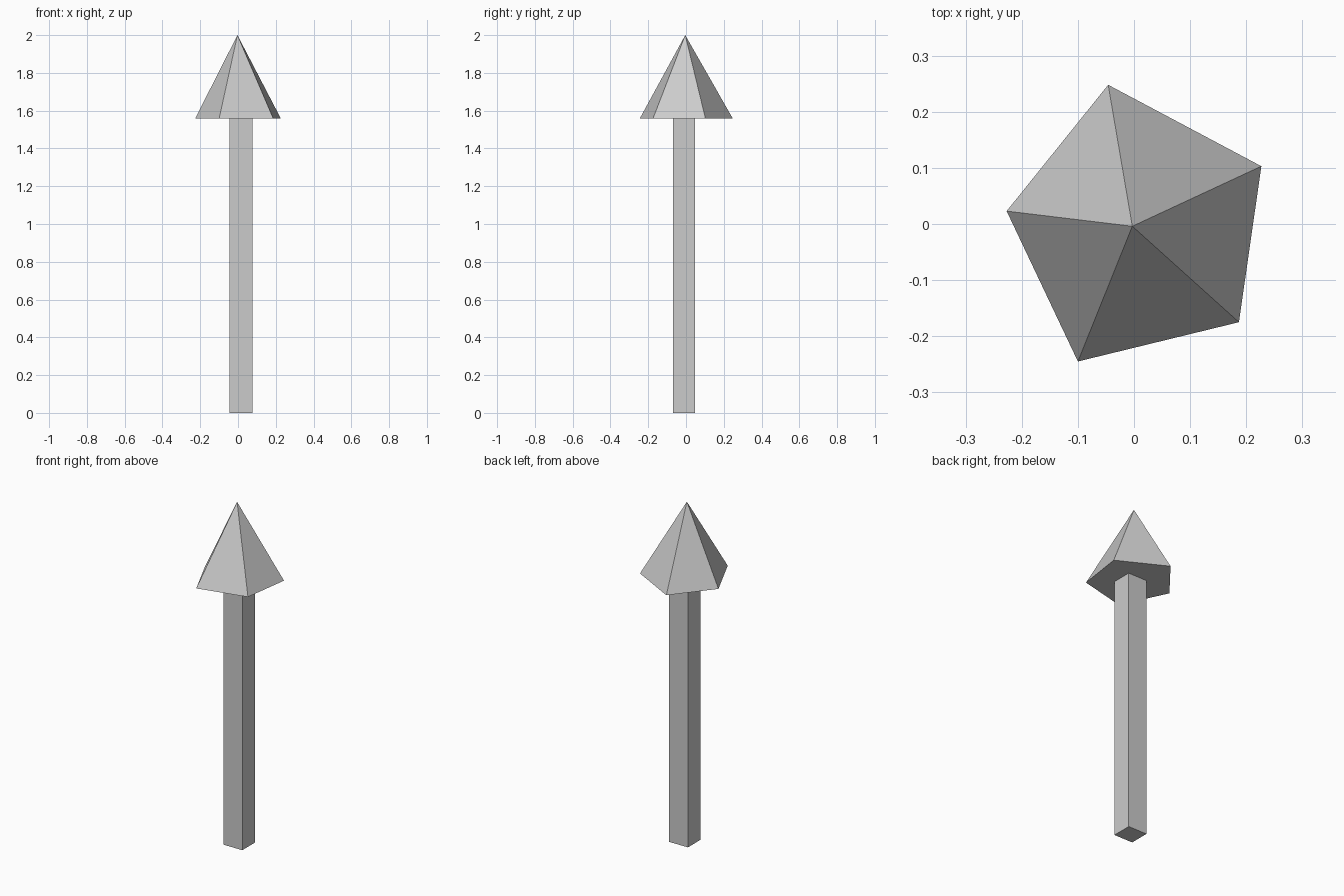
import bpy, bmesh
from mathutils import Vector

if "Cube" in bpy.data.objects:
    bpy.data.objects.remove(bpy.data.objects["Cube"])

HEAD_Z = 1.558


def extrude_profile(name, profile, z, height=None, apex=None):
    """Closed solid from a flat outline: a prism, or a pyramid if apex is given."""
    bm = bmesh.new()
    base = bm.faces.new([bm.verts.new((x, y, z)) for x, y in profile])
    if apex:
        tip = bm.verts.new(apex)
        for e in list(base.edges):
            bm.faces.new((*e.verts, tip))
    else:
        top = bmesh.ops.extrude_face_region(bm, geom=[base], use_keep_orig=True)
        verts = [g for g in top["geom"] if isinstance(g, bmesh.types.BMVert)]
        bmesh.ops.translate(bm, verts=verts, vec=Vector((0, 0, height)))
    bmesh.ops.recalc_face_normals(bm, faces=bm.faces)
    mesh = bpy.data.meshes.new(name)
    bm.to_mesh(mesh)
    bm.free()
    obj = bpy.data.objects.new(name, mesh)
    bpy.context.collection.objects.link(obj)
    return obj


# Square shaft
x0, x1, y0, y1 = -0.046, 0.077, -0.070, 0.048
extrude_profile("shaft", [(x0, y0), (x1, y0), (x1, y1), (x0, y1)], 0, height=HEAD_Z)

# Slightly irregular five-sided pointed head
pentagon = [(-0.046, 0.248), (-0.227, 0.023), (-0.100, -0.245),
            (0.187, -0.175), (0.227, 0.103)]
extrude_profile("pointed_head", pentagon, HEAD_Z, apex=(-0.003, -0.004, 2.0))
